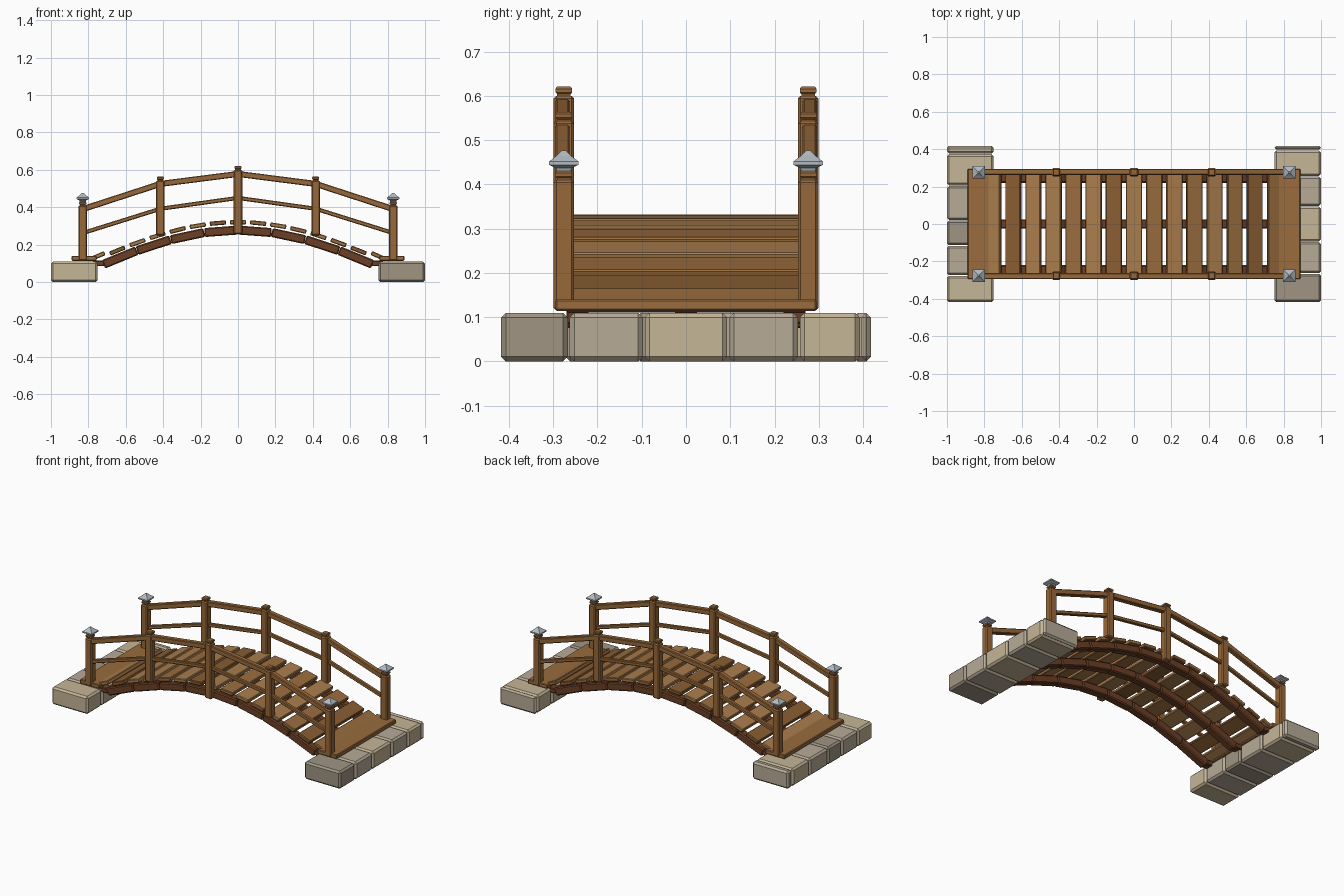
import bpy, bmesh, math, random
from mathutils import Matrix, Vector

if "Cube" in bpy.data.objects:
    bpy.data.objects.remove(bpy.data.objects["Cube"])

random.seed(4)


def mat(name, rgb):
    m = bpy.data.materials.new(name)
    m.diffuse_color = tuple((c / 255) ** 2.2 for c in rgb) + (1,)
    m.use_nodes = True
    m.node_tree.nodes["Principled BSDF"].inputs["Base Color"].default_value = m.diffuse_color
    return m


PLANKS = [mat("plank_wood_%d" % i, c) for i, c in
          enumerate([(168, 124, 78), (152, 108, 64), (136, 94, 54)])]
POST = mat("post_wood", (150, 104, 60))
BEAM = mat("beam_wood", (108, 66, 42))
STONES = [mat("stone_%d" % i, c) for i, c in
          enumerate([(196, 180, 150), (182, 170, 150), (158, 148, 130)])]
METAL = mat("cap_metal", (176, 184, 192))


def finish(name, bm, material):
    me = bpy.data.meshes.new(name)
    bmesh.ops.recalc_face_normals(bm, faces=bm.faces)
    bm.to_mesh(me)
    bm.free()
    me.materials.append(material)
    ob = bpy.data.objects.new(name, me)
    bpy.context.collection.objects.link(ob)
    return ob


def box(name, loc, size, material, tilt=0, bevel=0.004):
    """Chamfered box, tilted about y (positive tilt rises towards +x)."""
    bm = bmesh.new()
    bmesh.ops.create_cube(bm, size=1, matrix=Matrix.Diagonal((*size, 1)))
    bmesh.ops.bevel(bm, geom=bm.edges[:], offset=bevel, segments=1, affect='EDGES')
    bm.transform(Matrix.Translation(loc) @ Matrix.Rotation(-tilt, 4, 'Y'))
    return finish(name, bm, material)


def bar(name, a, b, width, height, material, bevel=0.004):
    a, b = Vector(a), Vector(b)
    d = b - a
    return box(name, (a + b) / 2, (d.length, width, height), material,
               math.atan2(d.z, d.x), bevel)


def square_stack(name, x, y, rings, material):
    """Square rings of (half width, z) bridged into a stepped solid."""
    bm = bmesh.new()
    loops = [[bm.verts.new((x + sx * w, y + sy * w, z)) for sx, sy in
              ((-1, -1), (1, -1), (1, 1), (-1, 1))] for w, z in rings]
    for lo, hi in zip(loops, loops[1:]):
        for i in range(4):
            j = (i + 1) % 4
            bm.faces.new((lo[i], lo[j], hi[j], hi[i]))
    bm.faces.new(loops[0][::-1])
    bm.faces.new(loops[-1])
    return finish(name, bm, material)


def arch(x, top):
    return top - 0.24 * (1 - math.cos(math.pi * x / 1.7))


# stone abutments, one row of uneven blocks at each end
for side, cuts in ((-1, (-0.42, -0.275, -0.115, 0.02, 0.205, 0.375, 0.42)),
                   (1, (-0.42, -0.265, -0.095, 0.095, 0.255, 0.395, 0.42))):
    for i, (a, b) in enumerate(zip(cuts, cuts[1:])):
        box("abutment_stone", (side * 0.875, (a + b) / 2, 0.055),
            (0.25, b - a - 0.004, 0.11),
            STONES[2] if (side, i) in ((1, 0), (-1, 2)) else STONES[i % 2],
            bevel=0.011)

# end sills
for s in (-1, 1):
    box("end_sill", (s * 0.823, 0, 0.127), (0.134, 0.59, 0.026), PLANKS[1])

# arched beams in straight segments
for y in (-0.245, 0, 0.245):
    for i in range(8):
        a, b = -0.72 + 0.18 * i, -0.72 + 0.18 * (i + 1)
        bar("arch_beam", (a + 0.001, y, arch(a, 0.278)), (b - 0.001, y, arch(b, 0.278)),
            0.05, 0.048, BEAM, 0.006)
    for s in (-1, 1):
        box("beam_foot", (s * 0.745, y, 0.1), (0.06, 0.05, 0.03), BEAM)

# deck planks
for i in range(15):
    x = (i - 7) * 0.1075
    slope = math.atan2(arch(x + .01, 0) - arch(x - .01, 0), 0.02)
    box("deck_plank", (x, 0, max(arch(x, 0.32), 0.138)), (0.087, 0.54, 0.023),
        random.choice(PLANKS), slope + random.uniform(-.02, .02))

# posts with small caps; metal finials on the end posts
XS = (-0.83, -0.415, 0, 0.415, 0.83)
BASE = (0.115, 0.25, 0.256, 0.25, 0.115)
TOP = (0.41, 0.543, 0.6, 0.543, 0.41)
for y in (-0.276, 0.276):
    for x, lo, hi in zip(XS, BASE, TOP):
        box("post", (x, y, (lo + hi) / 2), (0.046, 0.046, hi - lo), POST, bevel=0.006)
        square_stack("post_cap", x, y, [(0.015, hi - 0.005), (0.015, hi + 0.004),
                     (0.019, hi + 0.008), (0.019, hi + 0.016), (0.015, hi + 0.021)], POST)
        if abs(x) > 0.8:
            square_stack("post_finial", x, y, [(0.014, 0.425), (0.018, 0.437), (0.033, 0.444),
                         (0.033, 0.452), (0.016, 0.465), (0.013, 0.468), (0.004, 0.477)], METAL)

# hand rails and lower rails between posts
RAILS = (("hand_rail", (0.39, 0.525, 0.578, 0.525, 0.39), 0.032, 0.032),
         ("lower_rail", (0.262, 0.392, 0.45, 0.392, 0.262), 0.022, 0.022))
for y in (-0.279, 0.279):
    for name, zs, w, h in RAILS:
        for i in range(4):
            bar(name, (XS[i], y, zs[i]), (XS[i + 1], y, zs[i + 1]), w, h, POST)
